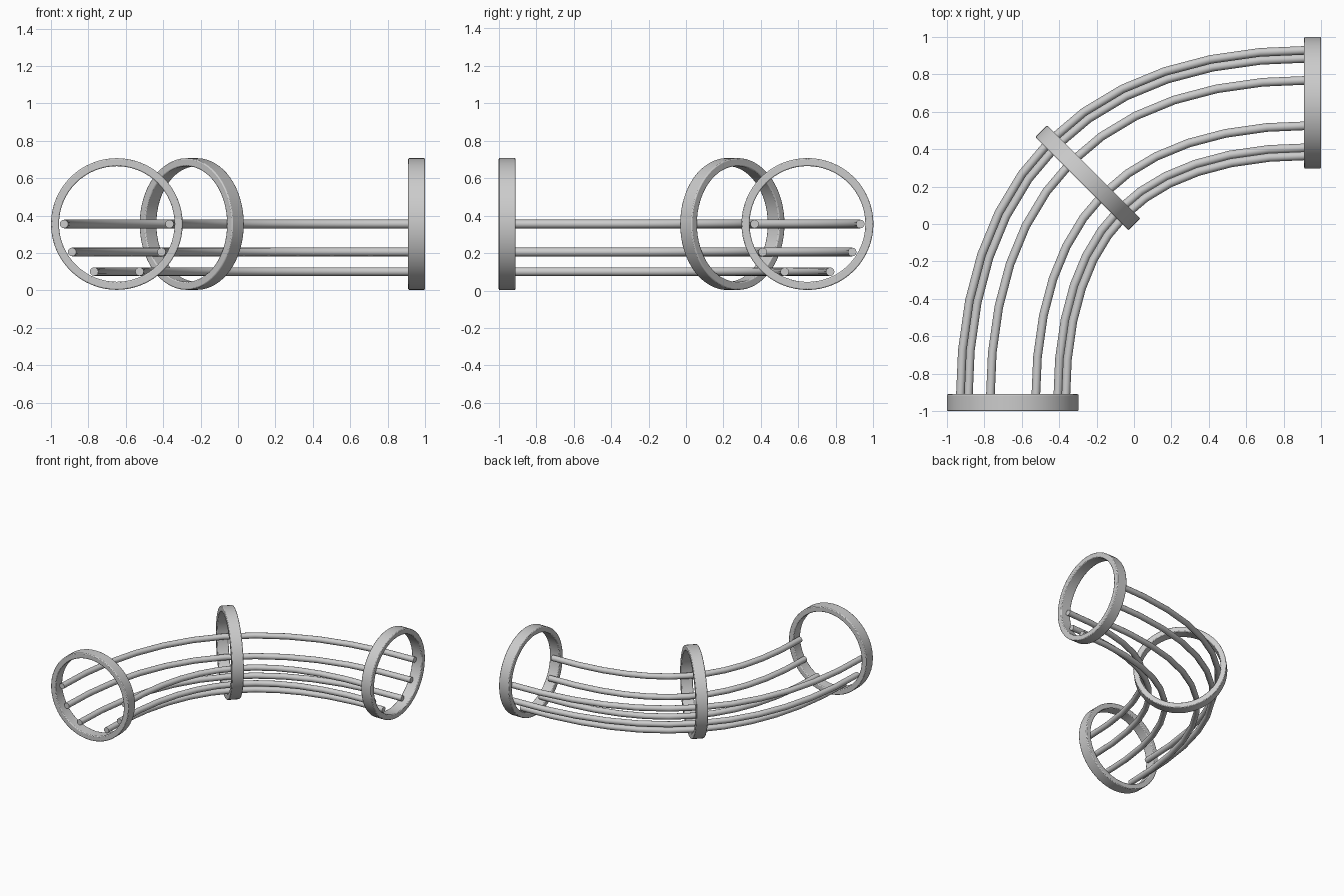
import bpy, bmesh, math
from mathutils import Vector

cube = bpy.data.objects.get("Cube")
if cube:
    bpy.data.objects.remove(cube, do_unlink=True)

# One grey metal for everything
metal = bpy.data.materials.new("grey_metal")
metal.use_nodes = True
grey = (0.6, 0.6, 0.6, 1)
metal.diffuse_color = grey
metal.node_tree.nodes["Principled BSDF"].inputs["Base Color"].default_value = grey

END, MID, HEIGHT = 0.955, 0.648, 0.355
OUTER, INNER, WIDTH = 0.352, 0.309, 0.09
ROD_CIRCLE, ROD_RADIUS, STEPS = 0.282, 0.023, 12


def path(t):
    """Point and tangent of the quarter bend, from the front end to the side end."""
    span = END + MID
    point = Vector((-MID + span * t * t, MID - span * (1 - t) ** 2, HEIGHT))
    return point, Vector((t, 1 - t, 0)).normalized()


def smooth(obj):
    bpy.ops.object.select_all(action='DESELECT')
    obj.select_set(True)
    bpy.context.view_layer.objects.active = obj
    if obj.type == 'CURVE':
        bpy.ops.object.convert(target='MESH')
    bpy.ops.object.shade_smooth_by_angle(angle=math.radians(40))


def add_ring(name, t):
    """Flat hoop turned from a rectangular section, facing along the path."""
    bm = bmesh.new()
    h = WIDTH / 2
    section = [bm.verts.new(p) for p in
               ((INNER, 0, -h), (OUTER, 0, -h), (OUTER, 0, h), (INNER, 0, h))]
    edges = [bm.edges.new((section[i], section[(i + 1) % 4])) for i in range(4)]
    bmesh.ops.spin(bm, geom=section + edges, cent=(0, 0, 0), axis=(0, 0, 1),
                   angle=math.tau, steps=64, use_merge=True)
    bmesh.ops.remove_doubles(bm, verts=bm.verts, dist=0.0001)
    bmesh.ops.recalc_face_normals(bm, faces=bm.faces)
    mesh = bpy.data.meshes.new(name)
    bm.to_mesh(mesh)
    bm.free()
    mesh.materials.append(metal)
    obj = bpy.data.objects.new(name, mesh)
    bpy.context.collection.objects.link(obj)
    point, tangent = path(t)
    obj.location = point
    obj.rotation_euler = tangent.to_track_quat('Z', 'Y').to_euler()
    smooth(obj)
    bevel = obj.modifiers.new("soft_edges", 'BEVEL')
    bevel.width, bevel.segments = 0.006, 2


def add_rod(name, angle):
    """Round bar following the bend at one place on the hoop's inside."""
    across = ROD_CIRCLE * math.cos(angle)
    down = ROD_CIRCLE * math.sin(angle)
    curve = bpy.data.curves.new(name, 'CURVE')
    curve.dimensions = '3D'
    curve.bevel_depth, curve.bevel_resolution = ROD_RADIUS, 4
    curve.use_fill_caps = True
    spline = curve.splines.new('POLY')
    spline.points.add(STEPS)
    for i, p in enumerate(spline.points):
        point, tangent = path(i / STEPS)
        side = Vector((-tangent.y, tangent.x, 0))
        p.co = (*(point + side * across - Vector((0, 0, down))), 1)
    curve.materials.append(metal)
    obj = bpy.data.objects.new(name, curve)
    bpy.context.collection.objects.link(obj)
    smooth(obj)


# Three hoops
for name, t in (("front_ring", 0), ("middle_ring", 0.5), ("side_ring", 1)):
    add_ring(name, t)

# Three rods on each side of the cradle
for level, degrees in (("upper", 0), ("middle", 32), ("lower", 64.5)):
    a = math.radians(degrees)
    add_rod("outer_" + level + "_rod", a)
    add_rod("inner_" + level + "_rod", math.pi - a)
